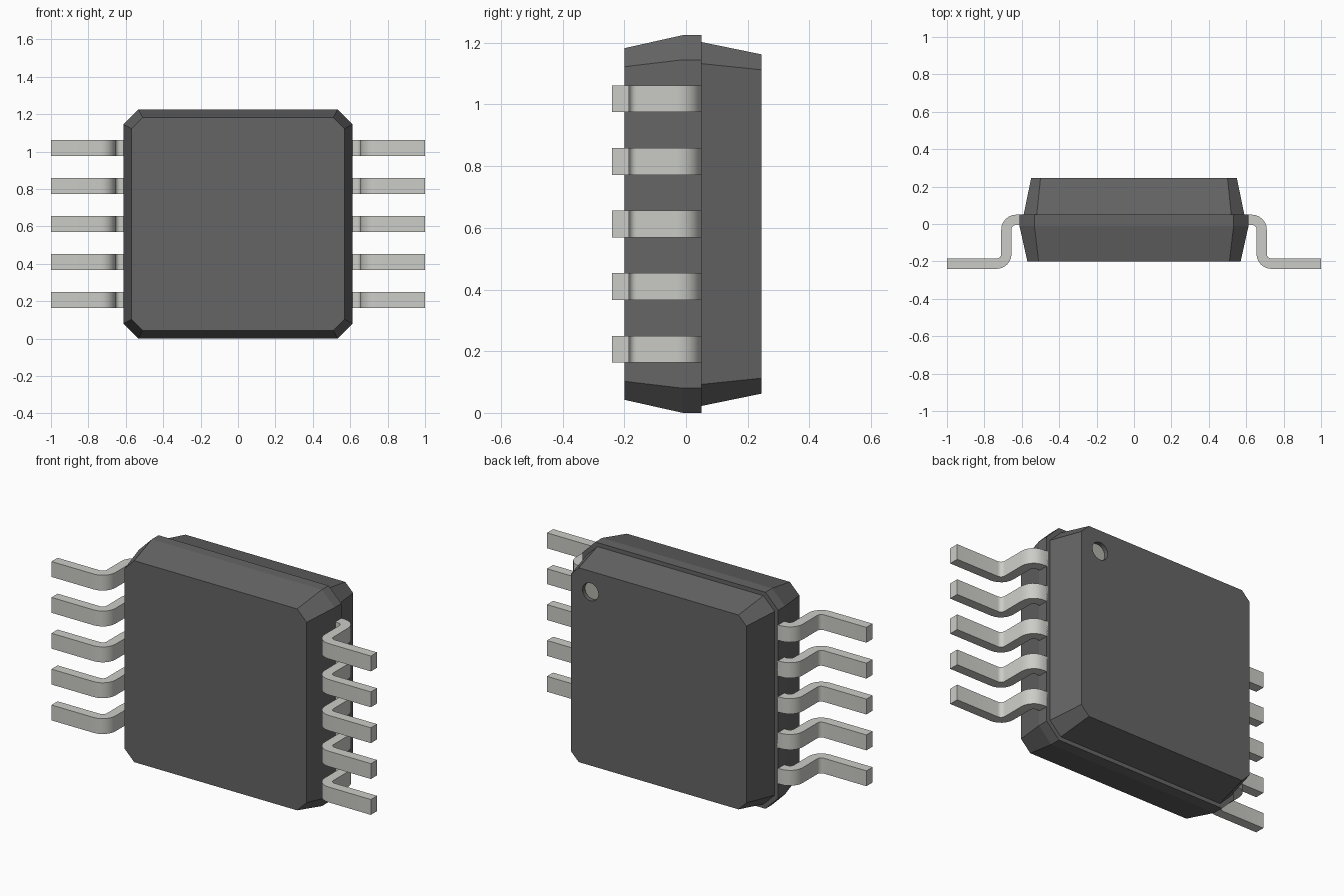
import bpy, bmesh
from math import sin, cos, pi, radians
from mathutils import Matrix, Vector

if "Cube" in bpy.data.objects:
    bpy.data.objects.remove(bpy.data.objects["Cube"])

ZC = 0.6125  # height of the body centre


def material(name, rgb):
    m = bpy.data.materials.new(name)
    m.diffuse_color = (*rgb, 1)
    m.use_nodes = True
    m.node_tree.nodes["Principled BSDF"].inputs["Base Color"].default_value = m.diffuse_color
    return m


def make_object(name, bm, mat):
    bmesh.ops.recalc_face_normals(bm, faces=bm.faces)
    mesh = bpy.data.meshes.new(name)
    bm.to_mesh(mesh)
    bm.free()
    ob = bpy.data.objects.new(name, mesh)
    bpy.context.collection.objects.link(ob)
    mesh.materials.append(mat)
    return ob


def activate(ob):
    bpy.ops.object.select_all(action='DESELECT')
    ob.select_set(True)
    bpy.context.view_layer.objects.active = ob


def loft(bm, rings):
    """Join closed rings of points in order and cap both ends."""
    loops = [[bm.verts.new(p) for p in r] for r in rings]
    n = len(loops[0])
    for a, b in zip(loops, loops[1:]):
        for i in range(n):
            j = (i + 1) % n
            bm.faces.new((a[i], a[j], b[j], b[i]))
    bm.faces.new(loops[0])
    bm.faces.new(loops[-1])


def octagon(y, h, c):
    """Square of half size h with corners cut by c, facing y."""
    k = h - c
    return [(x, y, ZC + z) for x, z in
            ((h, -k), (h, k), (k, h), (-k, h), (-h, k), (-h, -k), (-k, -h), (k, -h))]


def disc(name, y, r, depth, mat):
    bm = bmesh.new()
    bmesh.ops.create_cone(bm, cap_ends=True, segments=24, radius1=r, radius2=r, depth=depth,
                          matrix=Matrix.Translation((0.427, y, 1.045)) @ Matrix.Rotation(radians(90), 4, 'X'))
    return make_object(name, bm, mat)


plastic = material("dark plastic", (0.13, 0.13, 0.13))
metal = material("lead metal", (0.60, 0.60, 0.57))
mark = material("marker grey", (0.45, 0.45, 0.41))

# Moulded body: tapered front half, straight rim, stepped-in tapered back half
bm = bmesh.new()
loft(bm, [octagon(-0.20, 0.57, 0.06), octagon(-0.01, 0.6125, 0.08), octagon(0.05, 0.6125, 0.08),
          octagon(0.05, 0.59, 0.07), octagon(0.245, 0.55, 0.05)])
body = make_object("package_body", bm, plastic)

# Round recess for the orientation mark on the back face
cutter = disc("recess_cutter", 0.245, 0.05, 0.05, plastic)
cutter.hide_render = True
mod = body.modifiers.new("recess", 'BOOLEAN')
mod.operation = 'DIFFERENCE'
mod.solver = 'EXACT'
mod.object = cutter
activate(body)
bpy.ops.object.modifier_apply(modifier=mod.name)
bpy.data.objects.remove(cutter)
disc("orientation_mark", 0.219, 0.0495, 0.006, mark)


# Gull-wing leads: centre path offset both ways, then extruded along z
def arc(cx, cy, r, a0, a1, n=6):
    return [(cx + r * cos(radians(a0 + (a1 - a0) * i / n)),
             cy + r * sin(radians(a0 + (a1 - a0) * i / n))) for i in range(n + 1)]


R_IN, R_OUT = 0.025, 0.08
upper = [(0.605, 0.05)] + arc(0.63, -0.03, R_OUT, 90, 0) + arc(0.735, -0.16, R_IN, 180, 270) + [(1.0, -0.185)]
lower = [(0.605, -0.005)] + arc(0.63, -0.03, R_IN, 90, 0) + arc(0.735, -0.16, R_OUT, 180, 270) + [(1.0, -0.24)]
W = 0.0435
for side, label in ((1, "right"), (-1, "left")):
    for i in range(5):
        z = ZC + (i - 2) * 0.203
        bm = bmesh.new()
        loft(bm, [[(side * a[0], a[1], z - W), (side * a[0], a[1], z + W),
                   (side * b[0], b[1], z + W), (side * b[0], b[1], z - W)]
                  for a, b in zip(upper, lower)])
        lead = make_object(f"{label}_lead_{i + 1}", bm, metal)
        activate(lead)
        bpy.ops.object.shade_smooth_by_angle(angle=radians(30))
